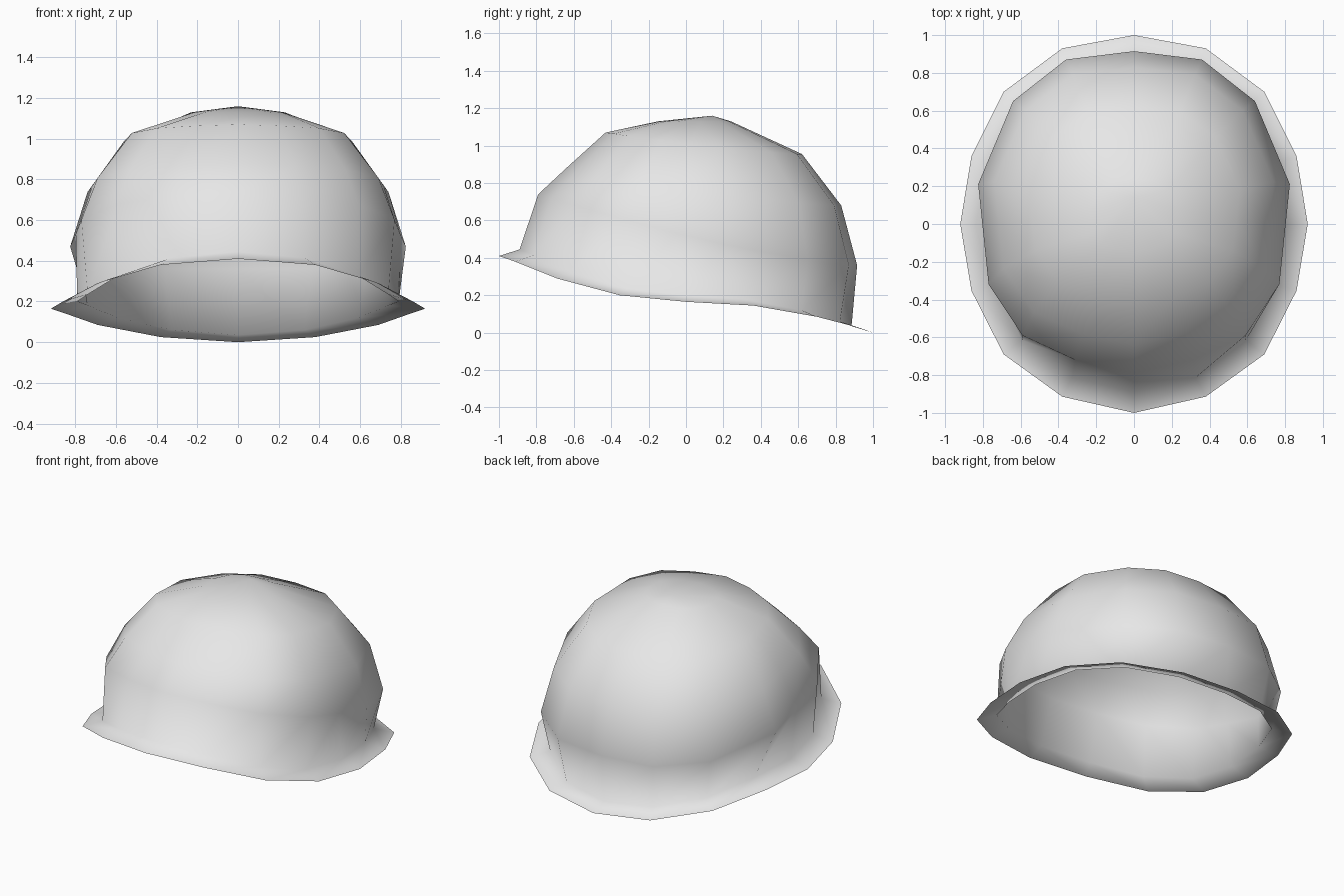
import bpy

if "Cube" in bpy.data.objects:
    bpy.data.objects.remove(bpy.data.objects["Cube"])

# Half outlines from back to front: (x fraction, distance fraction back to front)
BRIM = [(0, 0), (.413, .035), (.75, .15), (.935, .32), (1, .5),
        (.935, .677), (.75, .845), (.413, .957), (0, 1)]
DOME = [(0, 0), (.436, .026), (.776, .155), (1, .413), (.967, .566),
        (.933, .724), (.715, .883), (.376, .959), (0, 1)]
BRIM_Z = [0, .025, .085, .145, .165, .20, .29, .38, .41]


def ring(outline, width, back, front, heights):
    """Closed 16-point ring, mirrored across x."""
    half = [(x * width, back + (front - back) * t, z)
            for (x, t), z in zip(outline, heights)]
    return half + [(-x, y, z) for x, y, z in half[-2:0:-1]]


def tilted(back_z, front_z):
    return [back_z + (front_z - back_z) * t ** 1.4 for _, t in DOME]


rings = [
    ring(BRIM, .92, 1, -1, BRIM_Z),                            # brim edge
    ring(BRIM, .79, .885, -.89, [z + .035 for z in BRIM_Z]),   # dome base
    ring(DOME, .825, .915, -.79, tilted(.36, .74)),
    ring(DOME, .74, .83, -.64, tilted(.68, .88)),
    ring(DOME, .56, .62, -.43, tilted(.955, 1.07)),
    ring(DOME, .23, .24, -.15, tilted(1.13, 1.13)),
]

verts = [v for r in rings for v in r] + [(0, .14, 1.16)]
n, apex = 16, len(verts) - 1
faces = []
for k in range(len(rings) - 1):
    for i in range(n):
        j = (i + 1) % n
        faces.append((k * n + j, k * n + i, (k + 1) * n + i, (k + 1) * n + j))
top = (len(rings) - 1) * n
faces += [(top + (i + 1) % n, top + i, apex) for i in range(n)]

# Hollow shell with flared brim
mesh = bpy.data.meshes.new("helmet_shell")
mesh.from_pydata(verts, [], faces)
mesh.update()
for p in mesh.polygons:
    p.use_smooth = True
shell = bpy.data.objects.new("helmet_shell", mesh)
bpy.context.collection.objects.link(shell)

grey = bpy.data.materials.new("light_grey")
grey.diffuse_color = (.8, .8, .8, 1)
grey.use_nodes = True
grey.node_tree.nodes["Principled BSDF"].inputs["Base Color"].default_value = grey.diffuse_color
mesh.materials.append(grey)
